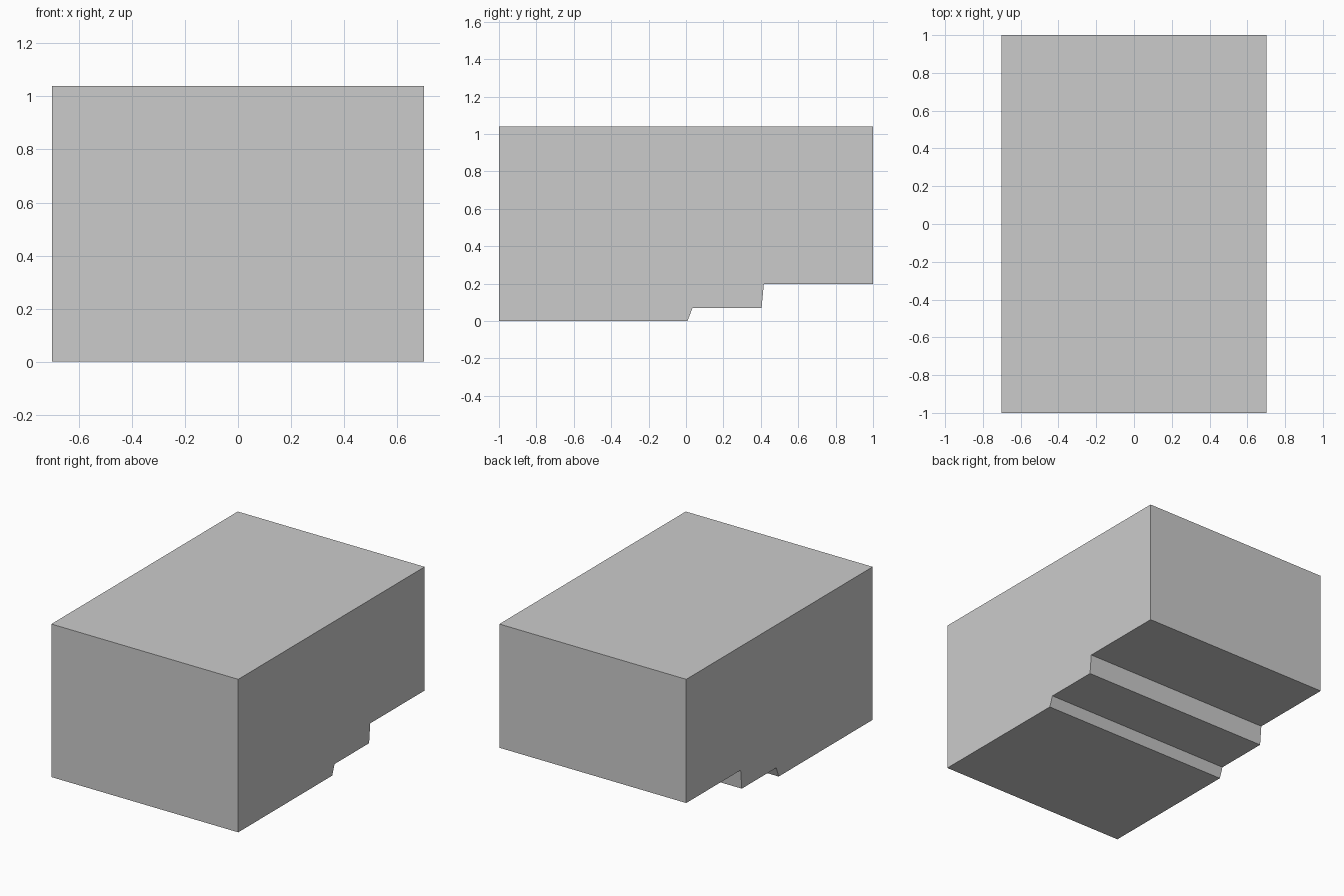
import bpy
import bmesh

if "Cube" in bpy.data.objects:
    bpy.data.objects.remove(bpy.data.objects["Cube"])

HALF_WIDTH = 0.702

# Side profile (y, z): flat top, underside stepping up towards the back
profile = [
    (-1.0, 0.0), (0.008, 0.0), (0.034, 0.069), (0.404, 0.069),
    (0.416, 0.199), (1.0, 0.199), (1.0, 1.039), (-1.0, 1.039),
]

# Extrude the profile across the width
bm = bmesh.new()
side = bm.faces.new([bm.verts.new((-HALF_WIDTH, y, z)) for y, z in profile])
result = bmesh.ops.extrude_face_region(bm, geom=[side], use_keep_orig=True)
moved = [v for v in result["geom"] if isinstance(v, bmesh.types.BMVert)]
bmesh.ops.translate(bm, verts=moved, vec=(2 * HALF_WIDTH, 0, 0))
bmesh.ops.recalc_face_normals(bm, faces=bm.faces)

# Stepped block
mesh = bpy.data.meshes.new("stepped_block")
bm.to_mesh(mesh)
bm.free()
block = bpy.data.objects.new("stepped_block", mesh)
bpy.context.collection.objects.link(block)
